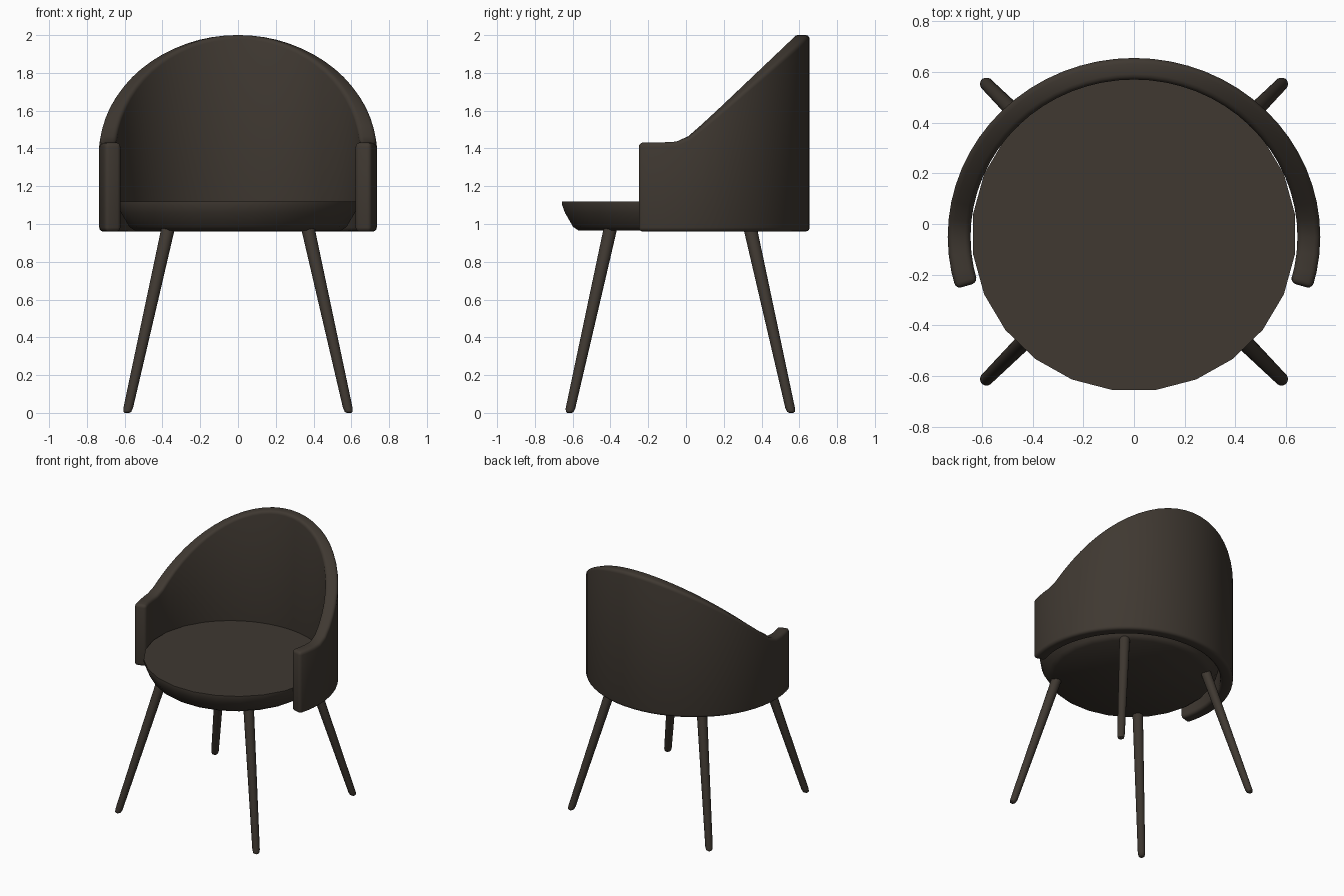
import bpy
import bmesh
from math import sin, cos, pi, radians, sqrt

cube = bpy.data.objects.get("Cube")
if cube:
    bpy.data.objects.remove(cube, do_unlink=True)


def make_material(name, colour):
    mat = bpy.data.materials.new(name)
    mat.use_nodes = True
    mat.diffuse_color = colour
    mat.node_tree.nodes["Principled BSDF"].inputs["Base Color"].default_value = colour
    return mat


brown = make_material("dark brown", (0.050, 0.040, 0.031, 1))


def loft(name, rings, closed_sides, bevel=0):
    """Skin a list of rings of points and cap both ends."""
    bm = bmesh.new()
    loops = [[bm.verts.new(p) for p in ring] for ring in rings]
    n = len(loops[0])
    for a, b in zip(loops, loops[1:]):
        for i in range(n):
            j = (i + 1) % n
            bm.faces.new((a[i], a[j], b[j], b[i]))
    bm.faces.new(loops[0])
    bm.faces.new(loops[-1])
    bmesh.ops.recalc_face_normals(bm, faces=bm.faces)
    mesh = bpy.data.meshes.new(name)
    bm.to_mesh(mesh)
    bm.free()
    mesh.materials.append(brown)
    obj = bpy.data.objects.new(name, mesh)
    bpy.context.collection.objects.link(obj)
    bpy.ops.object.select_all(action="DESELECT")
    obj.select_set(True)
    bpy.context.view_layer.objects.active = obj
    if bevel:
        mod = obj.modifiers.new("soft edges", "BEVEL")
        mod.width = bevel
        mod.segments = 3
        mod.limit_method = "ANGLE"
        mod.angle_limit = radians(50)
        bpy.ops.object.modifier_apply(modifier=mod.name)
    bpy.ops.object.shade_smooth_by_angle(angle=radians(40))
    return obj


def ellipse(cx, cy, rx, ry, z, sides):
    angles = [(i + 0.5) * 2 * pi / sides for i in range(sides)]
    return [(cx + rx * cos(a), cy + ry * sin(a), z) for a in angles]


# Wrap-around backrest: upright wall, low at the arms, rising to the back
def rim_height(s):
    u = s - 0.05
    return 1.43 + 0.3 * (u + sqrt(u * u + 0.0025))


sections = []
STEPS = 38
for k in range(STEPS + 1):
    t = radians(-17 + 214 * k / STEPS)
    c, s = cos(t), sin(t)
    outer = (0.735 * c, -0.05 + 0.705 * s)
    inner = (0.645 * c, -0.05 + 0.62 * s)
    top = rim_height(s)
    sections.append([(*outer, 0.96), (*outer, top), (*inner, top), (*inner, 0.96)])
loft("backrest", sections, True, bevel=0.022)

# Round seat, tapering to its underside
seat_profile = [(0.55, 0.965), (0.58, 0.985), (0.625, 1.06),
                (0.64, 1.1), (0.64, 1.12)]
loft("seat", [ellipse(0, -0.04, r, r * 0.97, z, 24) for r, z in seat_profile], True)

# Four splayed, tapering legs with rounded feet
leg_profile = [(0.012, 0), (0.021, 0.006), (0.026, 0.025), (0.037, 1.0)]
for side, x in (("left", 1), ("right", -1)):
    for end, y in (("front", -1), ("back", 1)):
        rings = []
        for r, z in leg_profile:
            reach = 0.587 - 0.222 * z
            rings.append(ellipse(x * reach, -0.03 + y * reach, r, r, z, 16))
        loft(f"{end}_{side}_leg", rings, True)
